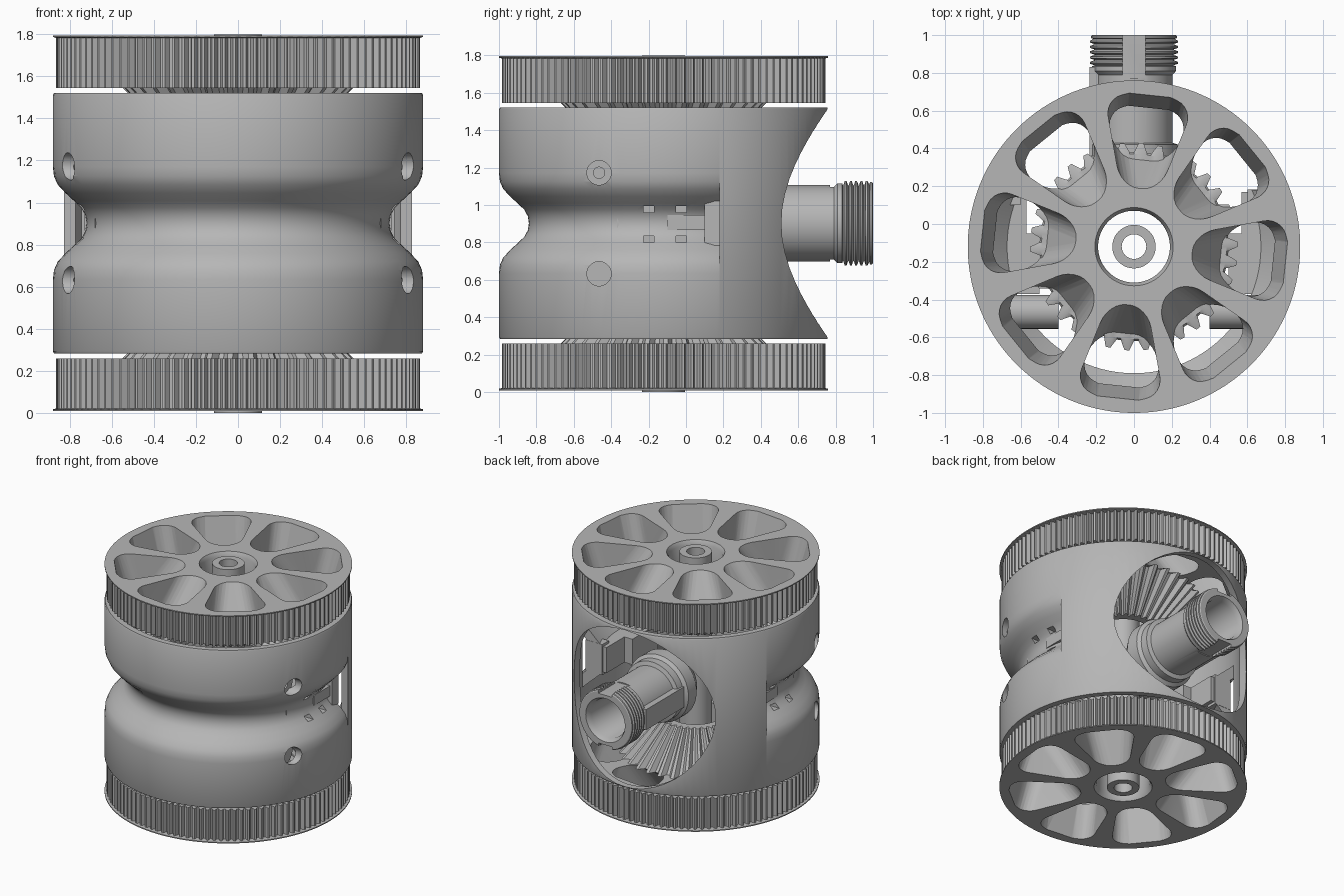
import bpy, bmesh, math
from mathutils import Matrix, Vector

if "Cube" in bpy.data.objects:
    bpy.data.objects.remove(bpy.data.objects["Cube"])

grey = bpy.data.materials.new("machined grey")
grey.use_nodes = True
COLOUR = (0.47, 0.47, 0.47, 1)
grey.diffuse_color = COLOUR
grey.node_tree.nodes["Principled BSDF"].inputs["Base Color"].default_value = COLOUR

AXIS_Y, MID_Z = -0.12, 0.902
MAIN = Matrix.Translation((0, AXIS_Y, 0))
MIRROR = Matrix.Translation((0, 0, 2 * MID_Z)) @ Matrix.Diagonal((1, 1, -1, 1))
ALONG_Y = Matrix.Translation((0, 0, MID_Z)) @ Matrix.Rotation(-math.pi / 2, 4, "X")


def make(name, bm, matrix=Matrix()):
    """Turn a bmesh into a grey object with outward normals."""
    bm.transform(matrix)
    bmesh.ops.recalc_face_normals(bm, faces=bm.faces)
    mesh = bpy.data.meshes.new(name)
    bm.to_mesh(mesh)
    bm.free()
    mesh.materials.append(grey)
    obj = bpy.data.objects.new(name, mesh)
    bpy.context.collection.objects.link(obj)
    return obj


def lathe(profile, steps):
    """Closed profile of (radius, height, tooth depth) turned about z."""
    bm = bmesh.new()
    rings = []
    for i in range(steps):
        a = math.tau * i / steps
        gap = i % 4 > 1
        ring = []
        for r, z, *depth in profile:
            r -= depth[0] if depth and gap else 0
            ring.append(bm.verts.new((r * math.cos(a), r * math.sin(a), z)))
        rings.append(ring)
    count = len(profile)
    for i in range(steps):
        a, b = rings[i], rings[(i + 1) % steps]
        for j in range(count):
            k = (j + 1) % count
            bm.faces.new((a[j], b[j], b[k], a[k]))
    bmesh.ops.remove_doubles(bm, verts=bm.verts, dist=1e-5)
    return bm


def add_box(bm, low, high):
    low, high = Vector(low), Vector(high)
    size = Matrix.Diagonal((*(high - low), 1))
    bmesh.ops.create_cube(bm, size=1, matrix=Matrix.Translation((low + high) / 2) @ size)


def add_rod(bm, centre, direction, radius, length):
    turn = Vector(direction).to_track_quat("Z", "Y").to_matrix().to_4x4()
    bmesh.ops.create_cone(bm, cap_ends=True, segments=48, radius1=radius, radius2=radius,
                          depth=length, matrix=Matrix.Translation(centre) @ turn)


def cut(obj, bm):
    """Subtract the solids in bm from obj."""
    cutter = make("cutter", bm)
    cutter.hide_render = True
    mod = obj.modifiers.new("cut", "BOOLEAN")
    mod.operation, mod.solver, mod.object = "DIFFERENCE", "EXACT", cutter
    bpy.context.view_layer.objects.active = obj
    bpy.ops.object.modifier_apply(modifier=mod.name)
    bpy.data.objects.remove(cutter)


def clip(bm, keep_front):
    """Keep the part of the housing in front of or behind the groove ends."""
    bmesh.ops.bisect_plane(bm, geom=bm.verts[:] + bm.edges[:] + bm.faces[:],
                           plane_co=(0, 0.18 - AXIS_Y, 0), plane_no=(0, 1, 0),
                           clear_outer=keep_front, clear_inner=not keep_front)
    bmesh.ops.holes_fill(bm, edges=[e for e in bm.edges if e.is_boundary], sides=0)
    return bm


# Housing: grooved front shell and plain back shell
BOTTOM, TOP = 2 * MID_Z - 1.521, 1.521
upper = [(0.88, 1.17), (0.875, 1.125), (0.857, 1.085), (0.82, 1.045), (0.78, 1.008),
         (0.745, 0.975), (0.726, 0.94)]
outer = [(0.875, TOP), (0.88, TOP - 0.01)] + upper + [(0.72, MID_Z)]
outer += [(r, 2 * MID_Z - z) for r, z in reversed(outer[:-1])]
inner = [(0.83, BOTTOM), (0.83, 0.64), (0.67, 0.8), (0.67, 1.0), (0.83, 1.16), (0.83, TOP)]
front_housing = make("front_housing", clip(lathe(outer + inner, 96), True), MAIN)

plain = [(0.875, TOP), (0.88, TOP - 0.01), (0.88, BOTTOM + 0.01), (0.875, BOTTOM),
         (0.83, BOTTOM), (0.83, TOP)]
back_housing = make("back_housing", clip(lathe(plain, 96), False), MAIN)

# Round opening in the back
bm = bmesh.new()
add_rod(bm, (0, 0.75, MID_Z), (0, 1, 0), 0.614, 1)
cut(back_housing, bm)

# Screw holes and small slots in both sides
bm = bmesh.new()
for side in (-1, 1):
    for dz in (-0.27, 0.27):
        add_rod(bm, (side * 0.8, -0.465, MID_Z + dz), (1, 0, 0), 0.065, 0.3)
    for y in (-0.2, -0.025):
        for dz in (-0.085, 0.075):
            x = sorted((side * 0.69, side * 0.9))
            z = MID_Z + dz
            add_box(bm, (x[0], y - 0.028, z - 0.017), (x[1], y + 0.028, z + 0.017))
cut(front_housing, bm)

# Screw bosses and latch pieces inside and on the sides
for side, label in ((-1, "right"), (1, "left")):
    for dz, bore in ((-0.27, 0), (0.27, 0.03)):
        boss = [(0, 0.4), (0.09, 0.4), (0.09, 0.735), (bore, 0.735), (bore, 0.68), (0, 0.68)]
        place = Matrix.Translation((0, -0.465, MID_Z + dz)) @ Matrix.Rotation(side * math.pi / 2, 4, "Y")
        make(label + "_screw_boss", lathe(boss, 32), place)
    for part, low, high in (
            ("latch_tab", (0.6, 0.1, -0.12), (0.745, 0.182, 0.12)),
            ("latch_bar", (0.6, -0.1, -0.035), (0.73, 0.11, 0.045)),
            ("inner_bracket", (0.5, -0.37, -0.1), (0.68, -0.05, 0.1)),
            ("inner_arm", (0.57, -0.05, -0.1), (0.68, 0.17, 0.1))):
        bm = bmesh.new()
        xs = sorted((side * low[0], side * high[0]))
        add_box(bm, (xs[0], low[1], MID_Z + low[2]), (xs[1], high[1], MID_Z + high[2]))
        make(label + "_" + part, bm)


def pockets():
    """Eight tapered, rounded openings between the wheel spokes."""
    half_top = [(0.3, 0.1), (0.765, 0.235), (0.81, 0.11)]
    half_low = [(0.48, 0.15), (0.69, 0.22), (0.735, 0.11)]
    bm = bmesh.new()
    for i in range(8):
        turn = MAIN @ Matrix.Rotation(math.tau * i / 8 + math.radians(84), 4, "Z")
        loops = []
        for half, z in ((half_low, 1.53), (half_top, 1.81)):
            pts = half + [(x, -y) for x, y in reversed(half)]
            loops.append([bm.verts.new(turn @ Vector((x, y, z))) for x, y in pts])
        low, top = loops
        n = len(low)
        bm.faces.new(low[::-1])
        bm.faces.new(top)
        for j in range(n):
            bm.faces.new((low[j], low[(j + 1) % n], top[(j + 1) % n], top[j]))
        for corners in ((0, 5), (1, 4)):
            edges = [e for c in corners for e in low[c].link_edges if e.other_vert(low[c]) == top[c]]
            bmesh.ops.bevel(bm, geom=edges, offset=0.09, segments=6, affect="EDGES", profile=0.5)
    return bm


# Toothed belt wheels with bevel gears, top and bottom
wheel = [(0.19, 1.545), (0.19, 1.765), (0.207, 1.795), (0.88, 1.795), (0.88, 1.787),
         (0.865, 1.783, 0.03), (0.865, 1.545, 0.03)]
gear = [(0.2, 1.56), (0.49, 1.56), (0.55, 1.546, 0.05), (0.28, 1.27, 0.03), (0.2, 1.27)]
for label, flip in (("top", Matrix()), ("bottom", MIRROR)):
    body = make(label + "_wheel", lathe(wheel, 440), MAIN)
    cut(body, pockets())
    bm = bmesh.new()
    bm.from_mesh(body.data)
    bpy.data.objects.remove(body)
    make(label + "_wheel", bm, flip)
    make(label + "_bevel_gear", lathe(gear, 136), flip @ MAIN)

# Hollow centre axle
axle = [(0.065, 0), (0.115, 0), (0.115, 2 * MID_Z - 0.004), (0.065, 2 * MID_Z - 0.004)]
make("centre_axle", lathe(axle, 48), MAIN)

# Output shaft with collar and threaded end
shaft = [(0.15, 0.15), (0.2, 0.15), (0.26, 0.24), (0.26, 0.34), (0.235, 0.36), (0.235, 0.42),
         (0.204, 0.43), (0.204, 0.79), (0.222, 0.81), (0.222, 0.835)]
for i in range(5):
    y = 0.84 + i * 0.028
    shaft += [(0.208, y), (0.234, y + 0.009), (0.234, y + 0.018)]
shaft += [(0.215, 0.98), (0.228, 0.984), (0.228, 0.995), (0.22, 1.0), (0.17, 1.0), (0.15, 0.96)]
output_shaft = make("output_shaft", lathe(shaft, 64), ALONG_Y)
bm = bmesh.new()
for dz in (-0.25, 0.25):
    add_box(bm, (-0.06, 0.77, MID_Z + dz - 0.055), (0.06, 1.05, MID_Z + dz + 0.055))
cut(output_shaft, bm)
bm = bmesh.new()
add_box(bm, (-0.235, 0.36, MID_Z - 0.08), (-0.17, 0.83, MID_Z + 0.08))
make("shaft_key", bm)

# Smooth shading with sharp edges kept
for obj in bpy.context.scene.objects:
    obj.select_set(obj.type == "MESH")
bpy.context.view_layer.objects.active = output_shaft
bpy.ops.object.shade_smooth_by_angle(angle=math.radians(30))
